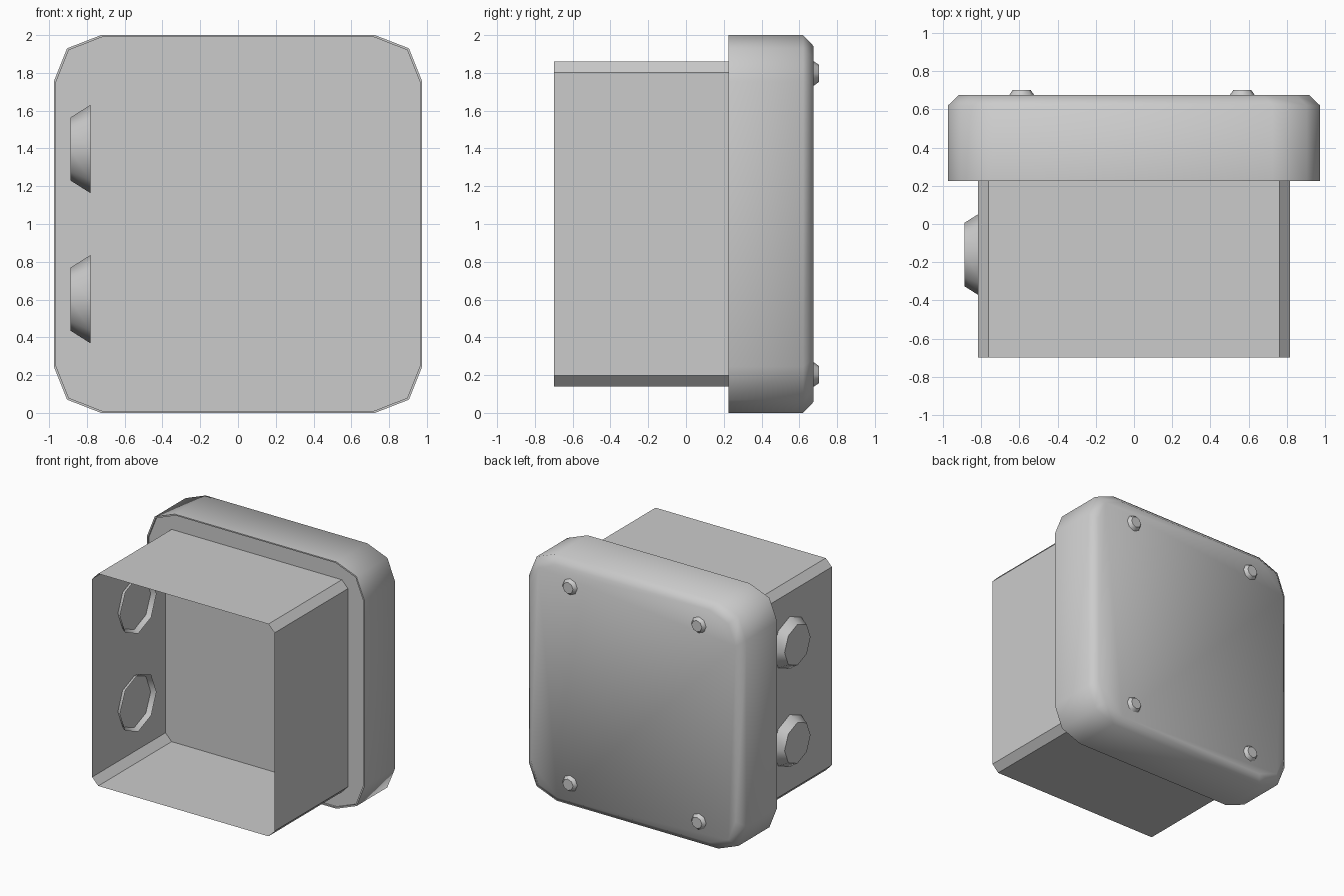
import bpy
import bmesh
import math
from mathutils import Vector

cube = bpy.data.objects.get("Cube")
if cube:
    bpy.data.objects.remove(cube, do_unlink=True)

grey = bpy.data.materials.new("plain grey")
grey.use_nodes = True
colour = (0.6, 0.6, 0.6, 1)
grey.diffuse_color = colour
grey.node_tree.nodes["Principled BSDF"].inputs["Base Color"].default_value = colour


def loft(name, rings, cap_start=False, cap_end=False, smooth=None, flip=False):
    """Bridge a list of equal-length rings of points into a surface."""
    bm = bmesh.new()
    loops = [[bm.verts.new(p) for p in ring] for ring in rings]
    n = len(loops[0])
    for a, b in zip(loops, loops[1:]):
        for i in range(n):
            j = (i + 1) % n
            bm.faces.new((a[i], a[j], b[j], b[i]))
    if cap_start:
        bm.faces.new(loops[0][::-1])
    if cap_end:
        bm.faces.new(loops[-1])
    if flip:
        bmesh.ops.reverse_faces(bm, faces=bm.faces[:])
    mesh = bpy.data.meshes.new(name)
    bm.to_mesh(mesh)
    bm.free()
    mesh.materials.append(grey)
    obj = bpy.data.objects.new(name, mesh)
    bpy.context.collection.objects.link(obj)
    if smooth:
        bpy.ops.object.select_all(action="DESELECT")
        obj.select_set(True)
        bpy.context.view_layer.objects.active = obj
        bpy.ops.object.shade_smooth_by_angle(angle=math.radians(smooth))
    return obj


def outline(quarter, y):
    """Mirror the corner points of one quadrant into a closed ring around z = 1."""
    ring = []
    for sx, sz, step in ((1, 1, 1), (-1, 1, -1), (-1, -1, 1), (1, -1, -1)):
        ring += [Vector((sx * x, y, 1 + sz * z)) for x, z in quarter[::step]]
    return ring


def lid_ring(y, inset):
    corner = ((0.975, 0.755), (0.905, 0.93), (0.725, 1.0))
    sx, sz = 1 - inset / 0.975, 1 - inset
    return outline([(x * sx, z * sz) for x, z in corner], y)


# Lid: bevelled cap with a thin rim around a shallow recess
loft("lid", [lid_ring(0.24, 0.01), lid_ring(0.225, 0.01), lid_ring(0.225, 0),
             lid_ring(0.62, 0), lid_ring(0.675, 0.058)],
     cap_start=True, cap_end=True, smooth=60, flip=True)

# Box: thin chamfered sleeve, open at the front
box_corner = ((0.818, 0.803), (0.763, 0.86))
loft("box_body", [outline(box_corner, -0.7), outline(box_corner, 0.24)], flip=True)


def disc(centre, axis, radius, sides=8):
    u = Vector((0, 0, 1))
    v = Vector(axis).cross(u)
    turn = 2 * math.pi / sides
    return [Vector(centre) + radius * (math.cos(i * turn) * u + math.sin(i * turn) * v)
            for i in range(sides)]


# Cable knockouts: tapered cups through the side wall, open on the inside
for label, z in (("lower", 0.602), ("upper", 1.397)):
    loft(label + "_knockout",
         [disc((-0.782, -0.16, z), (-1, 0, 0), 0.233),
          disc((-0.888, -0.16, z), (-1, 0, 0), 0.166)],
         cap_end=True, smooth=50, flip=True)

# Lid screws
for side, x in (("right", -0.588), ("left", 0.567)):
    for level, z in (("lower", 0.203), ("upper", 1.797)):
        loft(f"{level}_{side}_screw",
             [disc((x, 0.67, z), (0, 1, 0), 0.069),
              disc((x, 0.703, z), (0, 1, 0), 0.046)],
             cap_end=True, smooth=40, flip=True)

# Make every closed or open shell face outwards
for obj in bpy.context.collection.objects:
    if obj.type == "MESH" and obj.data.materials and obj.data.materials[0] == grey:
        bm = bmesh.new()
        bm.from_mesh(obj.data)
        bmesh.ops.recalc_face_normals(bm, faces=bm.faces[:])
        bm.to_mesh(obj.data)
        bm.free()
